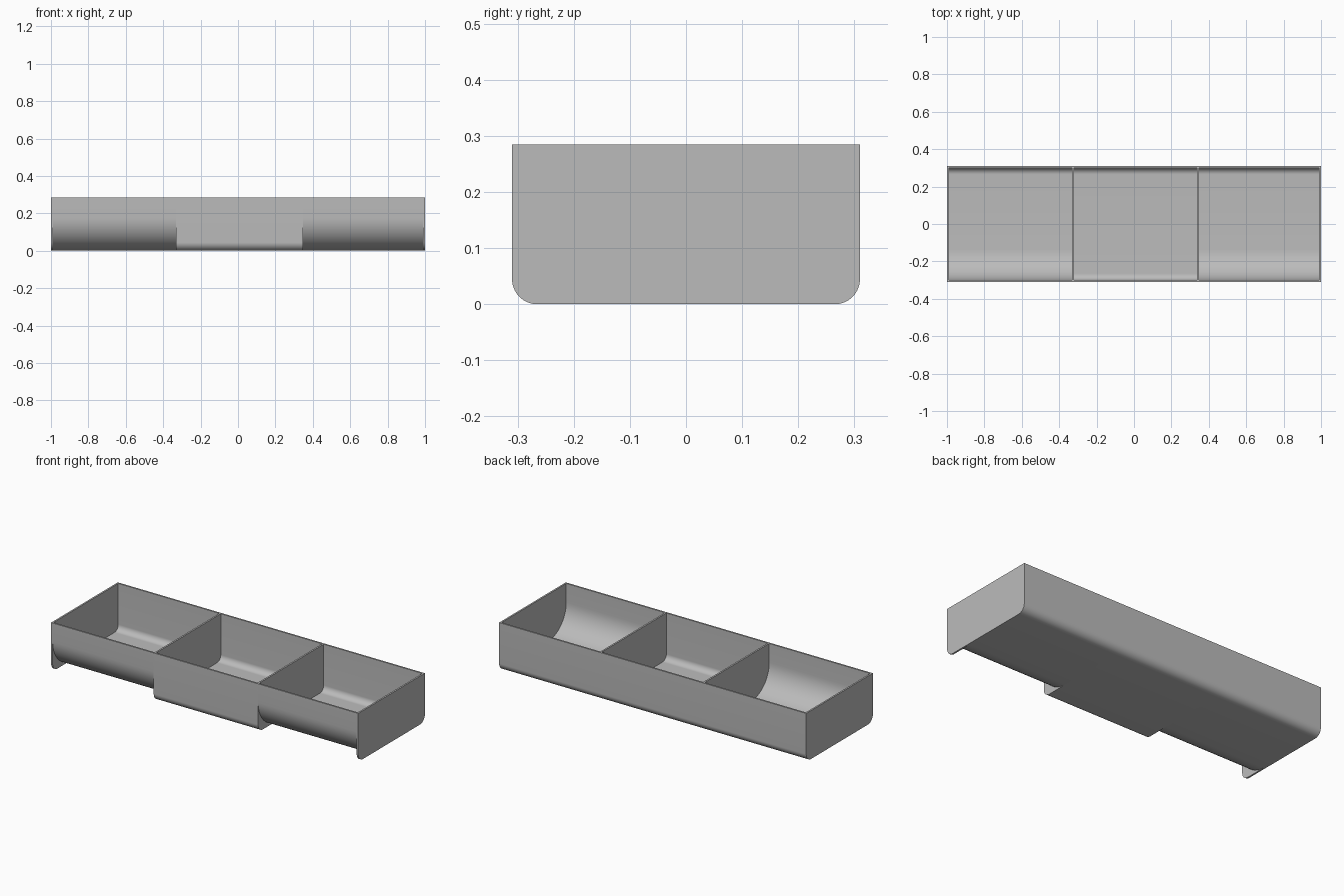
import bpy, bmesh, math

if "Cube" in bpy.data.objects:
    bpy.data.objects.remove(bpy.data.objects["Cube"])

HALF_Y, HEIGHT, WALL = 0.31, 0.285, 0.01
SMALL_R, LARGE_R = 0.045, 0.175
STEPS = 14

grey = bpy.data.materials.new("plain grey")
grey.diffuse_color = (0.5, 0.5, 0.5, 1)
grey.use_nodes = True
grey.node_tree.nodes["Principled BSDF"].inputs["Base Color"].default_value = grey.diffuse_color


def u_profile(front_r, inset=0.0):
    """U-shaped outline from front rim, round the bottom, to back rim (y, z)."""
    pts = [(-HALF_Y + inset, HEIGHT)]
    for sign, r, start in ((-1, front_r, math.pi), (1, SMALL_R, 1.5 * math.pi)):
        cy, cz = sign * (HALF_Y - r), r
        for i in range(STEPS + 1):
            a = start + 0.5 * math.pi * i / STEPS
            pts.append((cy + (r - inset) * math.cos(a), cz + (r - inset) * math.sin(a)))
    pts.append((HALF_Y - inset, HEIGHT))
    return pts


def finish(name, bm):
    bmesh.ops.recalc_face_normals(bm, faces=bm.faces)
    mesh = bpy.data.meshes.new(name)
    bm.to_mesh(mesh)
    bm.free()
    mesh.materials.append(grey)
    obj = bpy.data.objects.new(name, mesh)
    bpy.context.collection.objects.link(obj)
    bpy.ops.object.select_all(action='DESELECT')
    obj.select_set(True)
    bpy.context.view_layer.objects.active = obj
    bpy.ops.object.shade_smooth_by_angle(angle=math.radians(30))


def extrude_outline(name, outline, x0, x1):
    """Solid made by sweeping a closed (y, z) outline along x."""
    bm = bmesh.new()
    face = bm.faces.new([bm.verts.new((x0, y, z)) for y, z in outline])
    res = bmesh.ops.extrude_face_region(bm, geom=[face])
    verts = [v for v in res["geom"] if isinstance(v, bmesh.types.BMVert)]
    bmesh.ops.translate(bm, verts=verts, vec=(x1 - x0, 0, 0))
    finish(name, bm)


def trough(name, front_r, x0, x1):
    """Thin-walled channel; its ends butt against the upright plates."""
    bm = bmesh.new()
    outline = u_profile(front_r) + u_profile(front_r, WALL)[::-1]
    a, b = ([bm.verts.new((x, y, z)) for y, z in outline] for x in (x0, x1))
    n = len(outline)
    for i in range(n):
        j = (i + 1) % n
        bm.faces.new((a[i], a[j], b[j], b[i]))
    finish(name, bm)


# Upright plates: two ends and two dividers
plates = (("left_end", -1.0), ("left_divider", -0.332),
          ("right_divider", 0.338), ("right_end", 1.0 - WALL))
for name, x in plates:
    extrude_outline(name, u_profile(SMALL_R), x, x + WALL)

# Compartments: outer two have a deeply rounded front, the middle is squarer
bays = (("left_compartment", LARGE_R), ("middle_compartment", SMALL_R),
        ("right_compartment", LARGE_R))
for i, (name, radius) in enumerate(bays):
    trough(name, radius, plates[i][1] + WALL, plates[i + 1][1])
